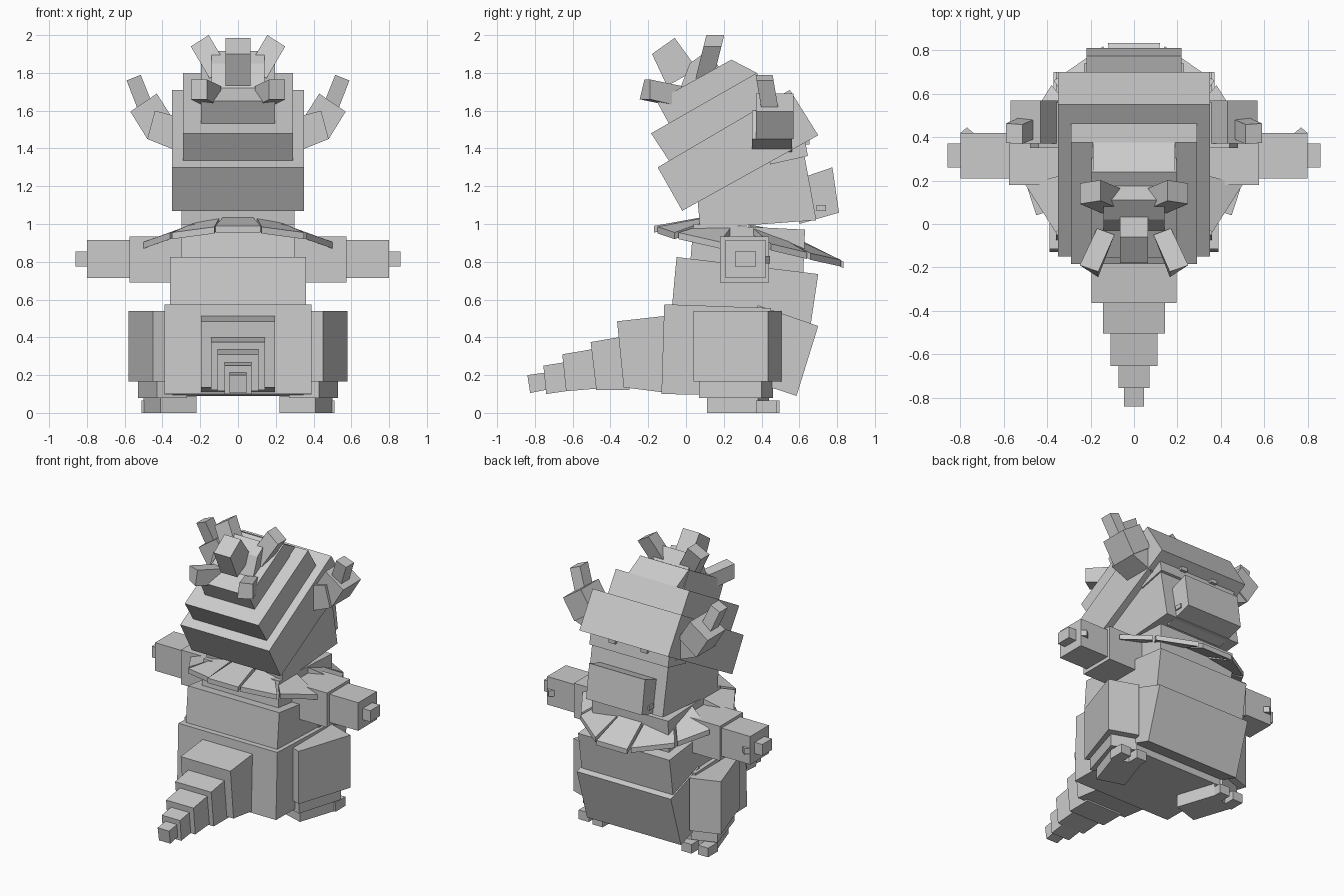
import bpy, bmesh
from mathutils import Vector

old = bpy.data.objects.get("Cube")
if old:
    bpy.data.objects.remove(old, do_unlink=True)

GREY = (0.6, 0.6, 0.6, 1)
mat = bpy.data.materials.new("plain grey")
mat.use_nodes = True
mat.diffuse_color = GREY
mat.node_tree.nodes["Principled BSDF"].inputs["Base Color"].default_value = GREY


def solid(name, bottom, top):
    """Closed solid between two matching rings of points."""
    bm = bmesh.new()
    a = [bm.verts.new(p) for p in bottom]
    b = [bm.verts.new(p) for p in top]
    n = len(a)
    bm.faces.new(a)
    bm.faces.new(b[::-1])
    for i in range(n):
        j = (i + 1) % n
        bm.faces.new((a[i], b[i], b[j], a[j]))
    bmesh.ops.recalc_face_normals(bm, faces=bm.faces)
    mesh = bpy.data.meshes.new(name)
    bm.to_mesh(mesh)
    bm.free()
    mesh.materials.append(mat)
    ob = bpy.data.objects.new(name, mesh)
    bpy.context.collection.objects.link(ob)


def pair(name, bottom, top):
    for side, s in (("left", 1), ("right", -1)):
        flip = lambda ring: [(s * p[0], p[1], p[2]) for p in ring]
        solid(side + "_" + name, flip(bottom), flip(top))


def slab(name, half, pts):
    """Side profile (y, z) extruded across the width."""
    solid(name, [(-half, y, z) for y, z in pts], [(half, y, z) for y, z in pts])


def upright(name, z0, z1, pts):
    """Plan outline (x, y) extruded upward, one per side."""
    pair(name, [(x, y, z0) for x, y in pts], [(x, y, z1) for x, y in pts])


def across(name, y0, y1, pts, lean=0):
    """Outline (x, z) extruded in depth, leaning with height, one per side."""
    base = pts[-1][1]
    ring = lambda y: [(x, y + lean * (z - base), z) for x, z in pts]
    pair(name, ring(y0), ring(y1))


def block(name, x0, x1, y0, y1, z0, z1):
    upright(name, z0, z1, [(x0, y0), (x1, y0), (x1, y1), (x0, y1)])


# Tail, tip to root
slab("tail_tip", .045, [(-.84, .2), (-.7, .22), (-.7, .13), (-.825, .105)])
slab("tail_ring_1", .072, [(-.755, .25), (-.6, .275), (-.6, .12), (-.74, .1)])
slab("tail_ring_2", .108, [(-.655, .31), (-.45, .345), (-.45, .13), (-.635, .115)])
slab("tail_ring_3", .142, [(-.505, .375), (-.3, .41), (-.3, .12), (-.475, .12)])
slab("tail_root", .196, [(-.365, .485), (-.05, .52), (-.05, .1), (-.33, .135)])

# Body
slab("hips", .39, [(-.115, .575), (.45, .555), (.44, .09), (-.13, .1)])
slab("belly", .37, [(.38, .57), (.7, .46), (.585, .09), (.28, .19)])
slab("torso", .36, [(-.05, .825), (.7, .735), (.65, .4), (-.08, .5)])
slab("chest", .3, [(.04, 1.0), (.63, .97), (.62, .72), (.02, .77)])

# Legs and feet, turned outward
upright("thigh", .165, .54, [(.45, .04), (.58, .435), (.38, .505), (.25, .11)])
upright("ankle", .08, .17, [(.43, .07), (.53, .4), (.36, .46), (.27, .12)])
upright("foot", 0, .09, [(.41, .11), (.5, .38), (.31, .44), (.22, .17)])
block("outer_toe", .43, .51, .37, .48, 0, .065)
block("inner_toe", .31, .39, .4, .495, 0, .065)

# Arms
block("upper_arm", .28, .575, .18, .44, .69, .935)
block("forearm", .57, .8, .21, .42, .715, .915)
block("hand", .8, .86, .26, .37, .775, .855)
upright("thumb", .79, .83, [(.77, .445), (.8, .42), (.77, .4), (.74, .42)])


# Collar of plates fanning out around the neck
def plate(name, ring, make):
    make(name, ring, [Vector(p) + Vector((0, 0, -.035)) for p in ring])


plate("collar_back", [(-.12, -.17, .99), (.12, -.17, .99), (.08, .08, 1.035), (-.08, .08, 1.035)], solid)
plate("collar_front", [(-.12, .835, .8), (.12, .835, .8), (.07, .48, .98), (-.07, .48, .98)], solid)
plate("collar_back_diagonal", [(.125, -.15, .985), (.35, -.06, .955), (.2, .12, 1.02), (.1, .08, 1.03)], pair)
plate("collar_back_side", [(.36, -.04, .955), (.5, .18, .905), (.24, .25, 1.0), (.2, .14, 1.01)], pair)
plate("collar_front_diagonal", [(.14, .82, .81), (.37, .66, .845), (.2, .42, .97), (.08, .47, .97)], pair)
plate("collar_front_side", [(.38, .64, .85), (.5, .45, .895), (.24, .33, 1.0), (.2, .42, .98)], pair)

# Head: face, then tilted stepped layers
slab("face", .3, [(.05, 1.25), (.075, .975), (.69, 1.02), (.62, 1.4)])
slab("cheeks", .31, [(.445, 1.315), (.645, 1.36), (.62, 1.5), (.42, 1.47)])
slab("snout", .22, [(.6, 1.24), (.775, 1.3), (.81, 1.06), (.6, 1.0)])
slab("head_layer_1", .35, [(-.02, 1.07), (-.15, 1.3), (.55, 1.71), (.7, 1.47)])
slab("head_layer_2", .29, [(-.09, 1.335), (-.185, 1.48), (.375, 1.8), (.47, 1.65)])
slab("head_layer_3", .195, [(-.09, 1.53), (-.155, 1.65), (.24, 1.87), (.31, 1.75)])
slab("head_layer_4", .14, [(-.03, 1.72), (.02, 1.85), (.11, 1.915), (.2, 1.8)])
slab("head_crest", .19, [(.24, 1.87), (.375, 1.8), (.34, 1.71), (.2, 1.78)])
block("eye", .1, .15, .6, .655, 1.42, 1.45)
block("tooth", .17, .23, .69, .74, 1.07, 1.1)

# Ears
across("ear_root", .35, .56, [(.48, 1.45), (.44, 1.6), (.25, 1.55), (.28, 1.37)])
across("ear_middle", .37, .57, [(.57, 1.595), (.43, 1.69), (.34, 1.55), (.48, 1.45)])
across("ear_tip", .4, .49, [(.59, 1.76), (.515, 1.79), (.455, 1.64), (.53, 1.605)], -.17)

# Horns
slab("middle_horn", .065, [(-.18, 1.9), (-.06, 1.985), (.06, 1.82), (-.1, 1.73)])
across("upper_horn", .05, .145, [(.25, 1.94), (.155, 2.0), (.06, 1.84), (.15, 1.77)], .25)
pair("lower_horn", [(.25, -.19, 1.66), (.165, -.245, 1.66), (.09, -.05, 1.62), (.17, -.02, 1.62)],
     [(.25, -.19, 1.765), (.165, -.22, 1.765), (.09, -.05, 1.73), (.17, -.02, 1.73)])
